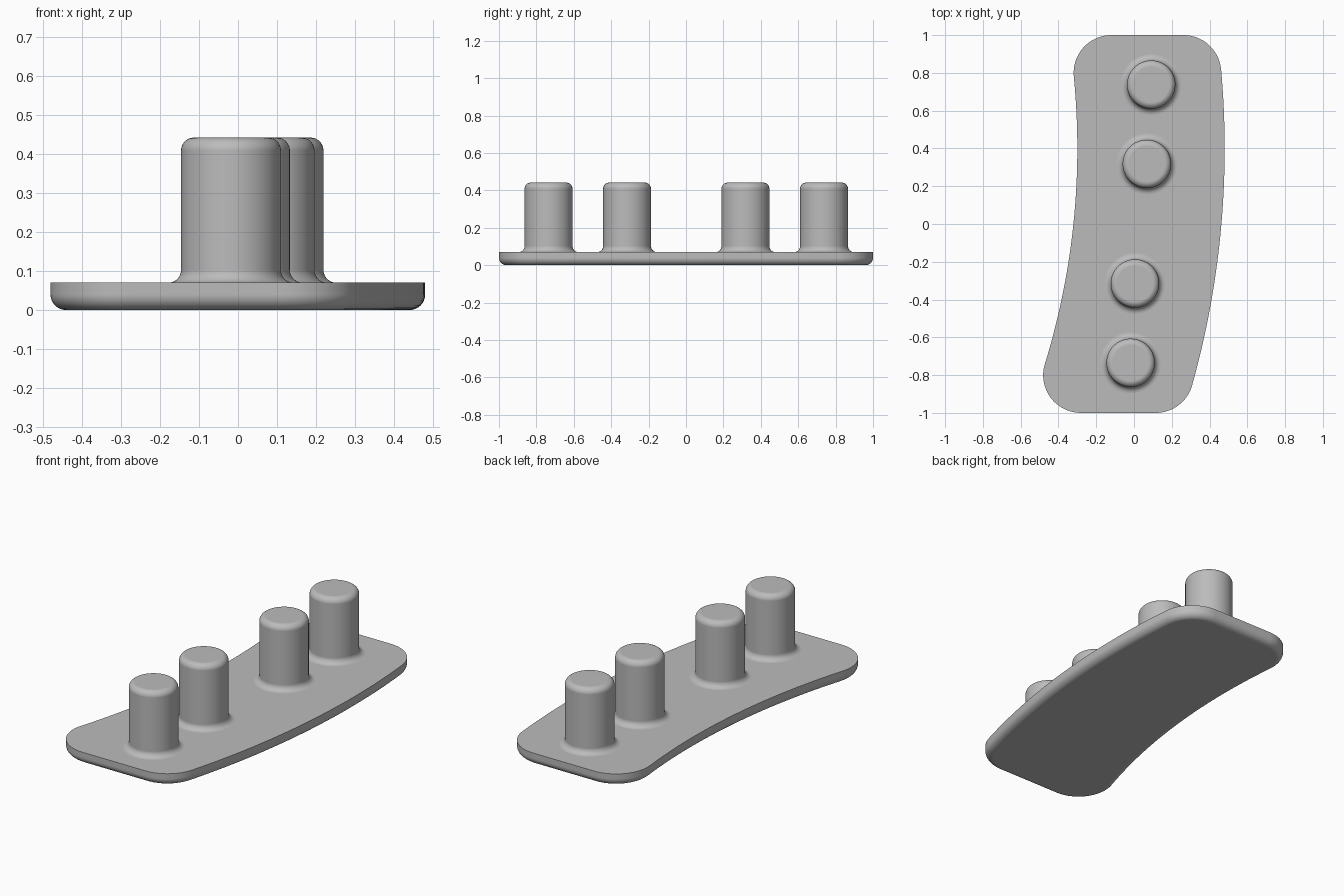
import bpy
import bmesh
from math import sin, cos, pi, sqrt, atan2, radians
from mathutils import Vector

cube = bpy.data.objects.get("Cube")
if cube:
    bpy.data.objects.remove(cube, do_unlink=True)

grey = bpy.data.materials.new("plain grey")
grey.use_nodes = True
colour = (0.5, 0.5, 0.5, 1)
grey.diffuse_color = colour
grey.node_tree.nodes["Principled BSDF"].inputs["Base Color"].default_value = colour

PLATE_TOP = 0.07
PEG_TOP = 0.442
CENTRE = Vector((-4.17, 0.4))      # shared centre of the two long curved sides
INNER, OUTER, CORNER = 3.87, 4.65, 0.2


def finish(bm, name):
    """Turn a bmesh into a smooth-shaded grey object."""
    bmesh.ops.recalc_face_normals(bm, faces=bm.faces[:])
    mesh = bpy.data.meshes.new(name)
    bm.to_mesh(mesh)
    bm.free()
    mesh.materials.append(grey)
    obj = bpy.data.objects.new(name, mesh)
    bpy.context.collection.objects.link(obj)
    bpy.ops.object.select_all(action="DESELECT")
    obj.select_set(True)
    bpy.context.view_layer.objects.active = obj
    bpy.ops.object.shade_smooth_by_angle(angle=radians(35))
    weighted = obj.modifiers.new("flat caps", "WEIGHTED_NORMAL")
    weighted.keep_sharp = True
    return obj


def skin(bm, rings):
    """Bridge equal-length closed rings and cap both ends."""
    loops = [[bm.verts.new(p) for p in ring] for ring in rings]
    count = len(loops[0])
    for a, b in zip(loops, loops[1:]):
        for i in range(count):
            j = (i + 1) % count
            bm.faces.new((a[i], a[j], b[j], b[i]))
    bm.faces.new(loops[0])
    bm.faces.new(loops[-1])


def arc(centre, radius, start, end, steps):
    return [centre + radius * Vector((cos(a), sin(a)))
            for a in (start + (end - start) * i / steps for i in range(steps + 1))]


def corner_centre(radius, y):
    return Vector((CENTRE.x + sqrt(radius ** 2 - (y - CENTRE.y) ** 2), y))


def bearing(p):
    return atan2(p.y - CENTRE.y, p.x - CENTRE.x)


def outline(inset):
    """Curved plate outline with four rounded corners, moved inwards by inset."""
    low, high = CORNER - 1, 1 - CORNER
    out_low, out_high = (corner_centre(OUTER - CORNER, y) for y in (low, high))
    in_low, in_high = (corner_centre(INNER + CORNER, y) for y in (low, high))
    r = CORNER - inset
    points = arc(out_low, r, -pi / 2, bearing(out_low), 16)
    points += arc(CENTRE, OUTER - inset, bearing(out_low), bearing(out_high), 40)[1:-1]
    points += arc(out_high, r, bearing(out_high), pi / 2, 16)
    points += arc(in_high, r, pi / 2, pi + bearing(in_high), 16)
    points += arc(CENTRE, INNER + inset, bearing(in_high), bearing(in_low), 40)[1:-1]
    points += arc(in_low, r, pi + bearing(in_low), 3 * pi / 2, 16)
    return points


# Plate: rounded lower rim, crisp upper rim
ROUND = 0.04
rings = []
for i in range(9):
    a = pi / 2 * i / 8
    z = ROUND * (1 - cos(a))
    rings.append([(p.x, p.y, z) for p in outline(ROUND * (1 - sin(a)))])
rings.append([(p.x, p.y, PLATE_TOP) for p in outline(0)])
bm = bmesh.new()
skin(bm, rings)
finish(bm, "base_plate")

# Pegs: turned profile with a flared foot and a rounded top
RADIUS, FILLET, SIDES = 0.128, 0.033, 64
profile = []
for i in range(9):
    a = pi / 2 * i / 8
    profile.append((RADIUS + FILLET * (1 - sin(a)), PLATE_TOP + FILLET * (1 - cos(a))))
for i in range(9):
    a = pi / 2 * i / 8
    profile.append((RADIUS - FILLET * (1 - cos(a)), PEG_TOP - FILLET * (1 - sin(a))))

pegs = {
    "front_outer_peg": (-0.018, -0.735),
    "front_inner_peg": (0.005, -0.315),
    "back_inner_peg": (0.068, 0.318),
    "back_outer_peg": (0.091, 0.738),
}
for name, (x, y) in pegs.items():
    bm = bmesh.new()
    skin(bm, [[(r * cos(2 * pi * k / SIDES), r * sin(2 * pi * k / SIDES), z)
               for k in range(SIDES)] for r, z in profile])
    finish(bm, name).location = (x, y, 0)
